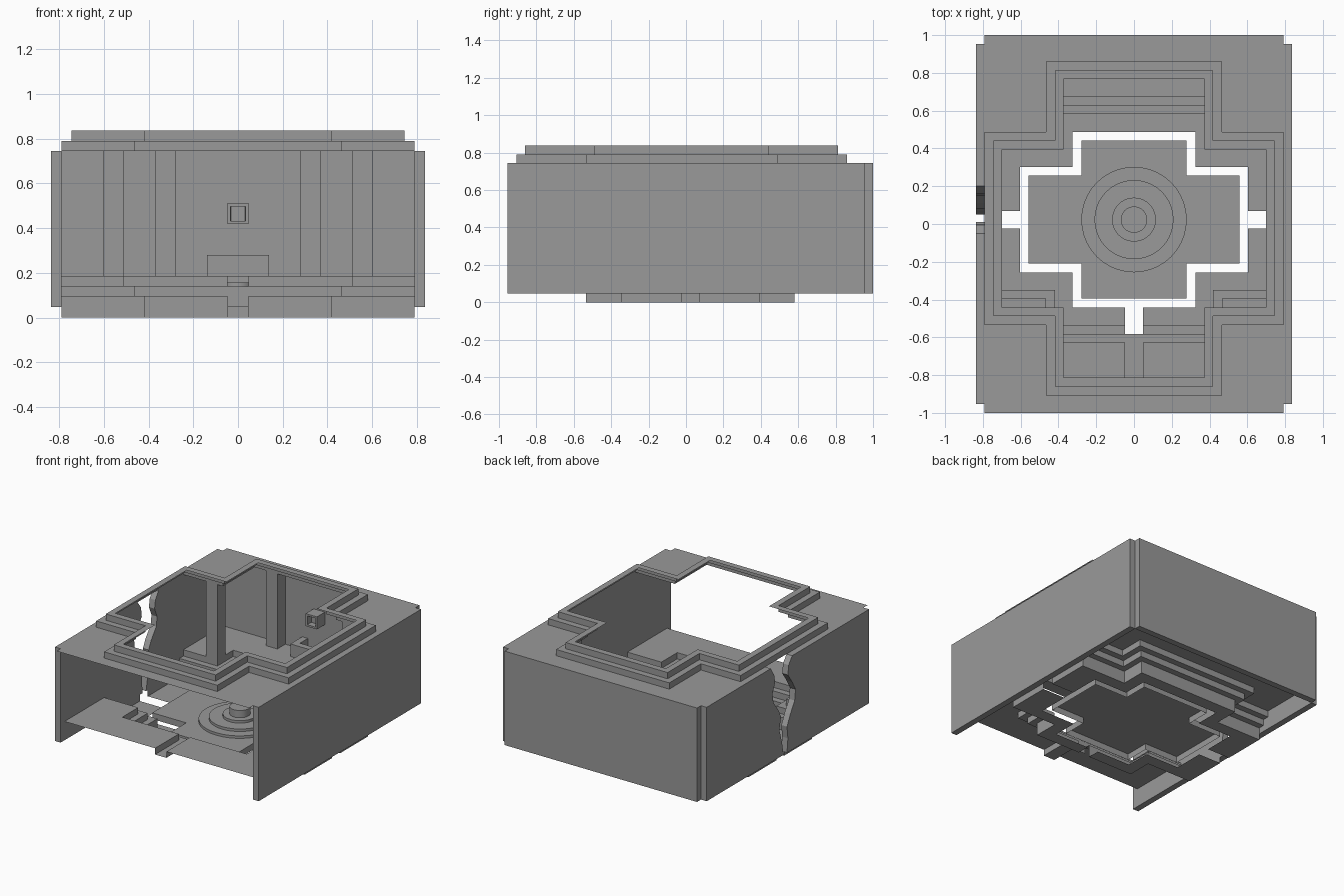
import bpy
import bmesh

U = 2 / 43  # building module

cube = bpy.data.objects.get("Cube")
if cube:
    bpy.data.objects.remove(cube, do_unlink=True)

stone = bpy.data.materials.new("grey_stone")
stone.use_nodes = True
GREY = (0.32, 0.32, 0.32, 1)
stone.diffuse_color = GREY
stone.node_tree.nodes["Principled BSDF"].inputs["Base Color"].default_value = GREY


def world(x, y, z):
    return (x * U, (y + 0.5) * U, z * U)


def finish(name, bm):
    mesh = bpy.data.meshes.new(name)
    bm.to_mesh(mesh)
    bm.free()
    mesh.materials.append(stone)
    obj = bpy.data.objects.new(name, mesh)
    bpy.context.collection.objects.link(obj)
    return obj


def box_bm(x0, x1, y0, y1, z0, z1):
    x0, x1 = sorted((x0, x1))
    bm = bmesh.new()
    bmesh.ops.create_cube(bm, size=1)
    for v in bm.verts:
        v.co = world(x0 if v.co.x < 0 else x1, y0 if v.co.y < 0 else y1, z0 if v.co.z < 0 else z1)
    return bm


def box(name, *size):
    return finish(name, box_bm(*size))


def plane(name, corners):
    bm = bmesh.new()
    bm.faces.new([bm.verts.new(world(*c)) for c in corners])
    return finish(name, bm)


def prism_x(name, outline, x0, x1):
    """Extrude a (y, z) outline in world units along x."""
    bm = bmesh.new()
    face = bm.faces.new([bm.verts.new((x0 * U, y, z)) for y, z in outline])
    out = bmesh.ops.extrude_face_region(bm, geom=[face], use_keep_orig=True)
    for v in out["geom"]:
        if isinstance(v, bmesh.types.BMVert):
            v.co.x = x1 * U
    bmesh.ops.recalc_face_normals(bm, faces=bm.faces)
    return finish(name, bm)


def in_cross(x, y, wide, short, narrow, long):
    x, y = abs(x), abs(y)
    return (x < wide and y < short) or (x < narrow and y < long)


def terrace(name, level, xr, yr, edge=None, hidden=None):
    """Thin stepped sheet: one level per module cell, risers between levels."""
    bm = bmesh.new()

    def quad(*pts):
        bm.faces.new([bm.verts.new(world(*p)) for p in pts])

    def height(x, y):
        if xr[0] <= x < xr[1] and yr[0] <= y < yr[1]:
            return level(x + 0.5, y + 0.5)
        return edge

    for x in range(*xr):
        for y in range(*yr):
            h = height(x, y)
            if h is None or h == hidden:
                continue
            a, b, c, d = (x, y), (x + 1, y), (x + 1, y + 1), (x, y + 1)
            quad(*[(*p, h) for p in (a, b, c, d)])
            sides = ((0, -1, a, b), (1, 0, b, c), (0, 1, c, d), (-1, 0, d, a))
            for dx, dy, p, q in sides:
                n = height(x + dx, y + dy)
                if n is not None and n < h:
                    quad((*p, n), (*q, n), (*q, h), (*p, h))
    bmesh.ops.remove_doubles(bm, verts=bm.verts, dist=1e-5)
    bmesh.ops.dissolve_limit(bm, angle_limit=0.01, verts=bm.verts, edges=bm.edges)
    return finish(name, bm)


# Roof with a stepped rim around the cross-shaped opening
def roof_level(x, y):
    y += 1
    if in_cross(x, y, 15, 9, 8, 17):
        return None
    if in_cross(x, y, 16, 10, 9, 18):
        return 18
    return 17 if in_cross(x, y, 17, 11, 10, 19) else 16


# Floor stepping down to the sunken court, with water channels left open
def floor_level(x, y):
    if abs(x) < 1 and -13 < y < 0:
        return None
    if in_cross(x, y, 17, 8, 9, 12):
        side_channel = abs(y) < 1
        return None if side_channel or in_cross(x, y, 13, 6, 7, 10) else 0
    if in_cross(x, y, 17, 9, 10, 13):
        return 2
    front_channel = abs(x) < 1 and y < 0
    return 3 if front_channel or in_cross(x, y, 17, 10, 11, 14) else 4


# Raised island in the middle of the court
def island_level(x, y):
    return 1 if in_cross(x, y, 12, 5, 6, 9) else 0


terrace("roof", roof_level, (-17, 17), (-22, 21), edge=16)
terrace("stepped_floor", floor_level, (-17, 17), (-20, 20))
terrace("island", island_level, (-13, 13), (-10, 10), hidden=0)

# Channel outfall and the ends of the sunken court
plane("channel_outfall", [(-1, -13, 1), (1, -13, 1), (1, -13, 3), (-1, -13, 3)])
for side, tag in ((1, "left"), (-1, "right")):
    for s, end in ((1, "back"), (-1, "front")):
        x = 17 * side
        plane(f"court_end_{tag}_{end}", [(x, s, 0), (x, 8 * s, 0), (x, 8 * s, 1), (x, s, 1)])

# Round fountain tiers
for i, (r, top) in enumerate(((6, 1.4), (4.5, 1.8), (2.5, 2.2), (1.5, 3.35))):
    bm = bmesh.new()
    bmesh.ops.create_cone(bm, cap_ends=True, segments=40, radius1=r * U, radius2=r * U,
                          depth=(top - 1) * U)
    bmesh.ops.translate(bm, verts=bm.verts, vec=world(0, 0, (top + 1) / 2))
    tier = finish(f"fountain_tier_{i + 1}", bm)
    bpy.context.view_layer.objects.active = tier
    tier.select_set(True)
    bpy.ops.object.shade_smooth_by_angle()
    tier.select_set(False)

# Outer walls
box("left_wall", 17, 18, -21, 20, 1, 16)
box("back_wall", -17, 17, 20, 21, 1, 16)

# Right wall, split by a ragged crack
top, low = 16 * U, U
back, front = 20.5 * U, -20.5 * U
crack_back = [(0.20, top), (0.16, 0.68), (0.15, 0.62), (0.18, 0.55), (0.17, 0.48),
              (0.11, 0.40), (0.08, 0.34), (0.10, 0.25), (0.07, 0.15), (0.05, low)]
crack_front = [(-0.05, top), (-0.01, 0.69), (0.0, 0.62), (-0.05, 0.55), (-0.09, 0.48),
               (-0.08, 0.40), (-0.03, 0.32), (0.01, 0.24), (0.0, 0.15), (0.01, low)]
prism_x("right_wall_back", crack_back + [(back, low), (back, top)], -18, -17)
prism_x("right_wall_front", crack_front + [(front, low), (front, top)], -18, -17)

# Pillars at the court corners and against the back wall
for s, tag in ((1, "left"), (-1, "right")):
    box(f"court_pillar_{tag}", 11 * s, 13 * s, 10, 12, 4, 16)
    box(f"wall_pillar_{tag}", 6 * s, 8 * s, 18, 20, 4, 16)

# Wall spout with a recessed mouth
bm = box_bm(-1, 1, 18, 20, 9, 11)
mouth = min(bm.faces, key=lambda f: f.calc_center_median().y)
bmesh.ops.inset_region(bm, faces=[mouth], thickness=0.42 * U)
bmesh.ops.inset_region(bm, faces=[mouth], thickness=0.01 * U, depth=-U)
finish("wall_spout", bm)

# Trough under the spout
box("trough_front", -3, 3, 17, 18, 4, 6)
for s, tag in ((1, "left"), (-1, "right")):
    box(f"trough_side_{tag}", 2 * s, 3 * s, 18, 20, 4, 6)
